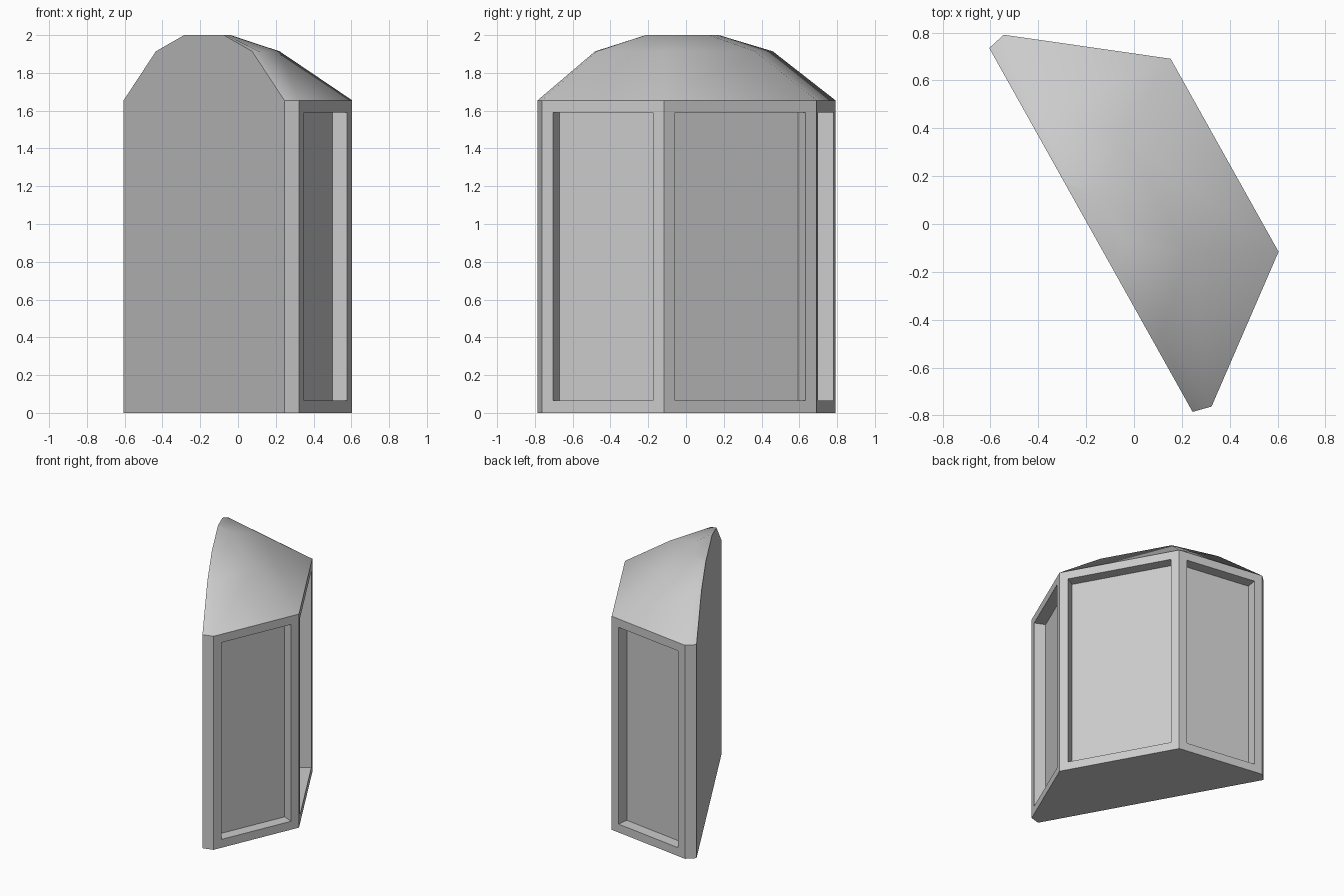
import bpy, bmesh
from mathutils import Vector

if "Cube" in bpy.data.objects:
    bpy.data.objects.remove(bpy.data.objects["Cube"])

EAVES = 1.655
BORDER, RECESS = 0.065, 0.086

# local frame of the flat back wall: U along it, N outward from it
MID = Vector((-0.18, -0.025, 0))
U = Vector((0.488, -0.873, 0))
N = Vector((0.873, 0.488, 0))

# half footprint (along wall, out from wall), mirrored to the full outline
HALF = [(0.871, 0.0), (0.890, 0.080), (0.462, 0.640)]
OUTLINE = HALF + [(-u, n) for u, n in reversed(HALF)]


def ring(bm, z, su=1.0, sn=1.0):
    return [bm.verts.new(MID + U * (u * su) + N * (n * sn) + Vector((0, 0, z)))
            for u, n in OUTLINE]


def bridge(bm, a, b):
    k = len(a)
    return [bm.faces.new((a[i], a[(i + 1) % k], b[(i + 1) % k], b[i])) for i in range(k)]


def finish(bm, name):
    mesh = bpy.data.meshes.new(name)
    bm.to_mesh(mesh)
    bm.free()
    obj = bpy.data.objects.new(name, mesh)
    bpy.context.collection.objects.link(obj)
    return obj


# bay walls with three recessed window panels
bm = bmesh.new()
low, high = ring(bm, 0), ring(bm, EAVES)
walls = bridge(bm, low, high)
bm.faces.new(list(reversed(low)))
bm.normal_update()
panels = walls[1:4]
bmesh.ops.inset_individual(bm, faces=panels, thickness=BORDER, use_even_offset=True)
for pane in panels:
    inward = pane.normal * -RECESS
    rim = list(pane.verts)
    back = [bm.verts.new(v.co + inward) for v in rim]
    bm.faces.remove(pane)
    bridge(bm, rim, back)
    bm.faces.new(back)
finish(bm, "bay_walls")

# smooth half-dome roof, closed by a flat back wall
bm = bmesh.new()
levels = [ring(bm, EAVES), ring(bm, 1.914, 0.6, 0.475), ring(bm, 2.0, 0.247, 0.15)]
for a, b in zip(levels, levels[1:]):
    for face in bridge(bm, a, b)[:-1]:
        face.smooth = True
bm.faces.new(levels[-1]).smooth = True
# back faces stay flat so the wall edge is crisp
finish(bm, "domed_roof")
